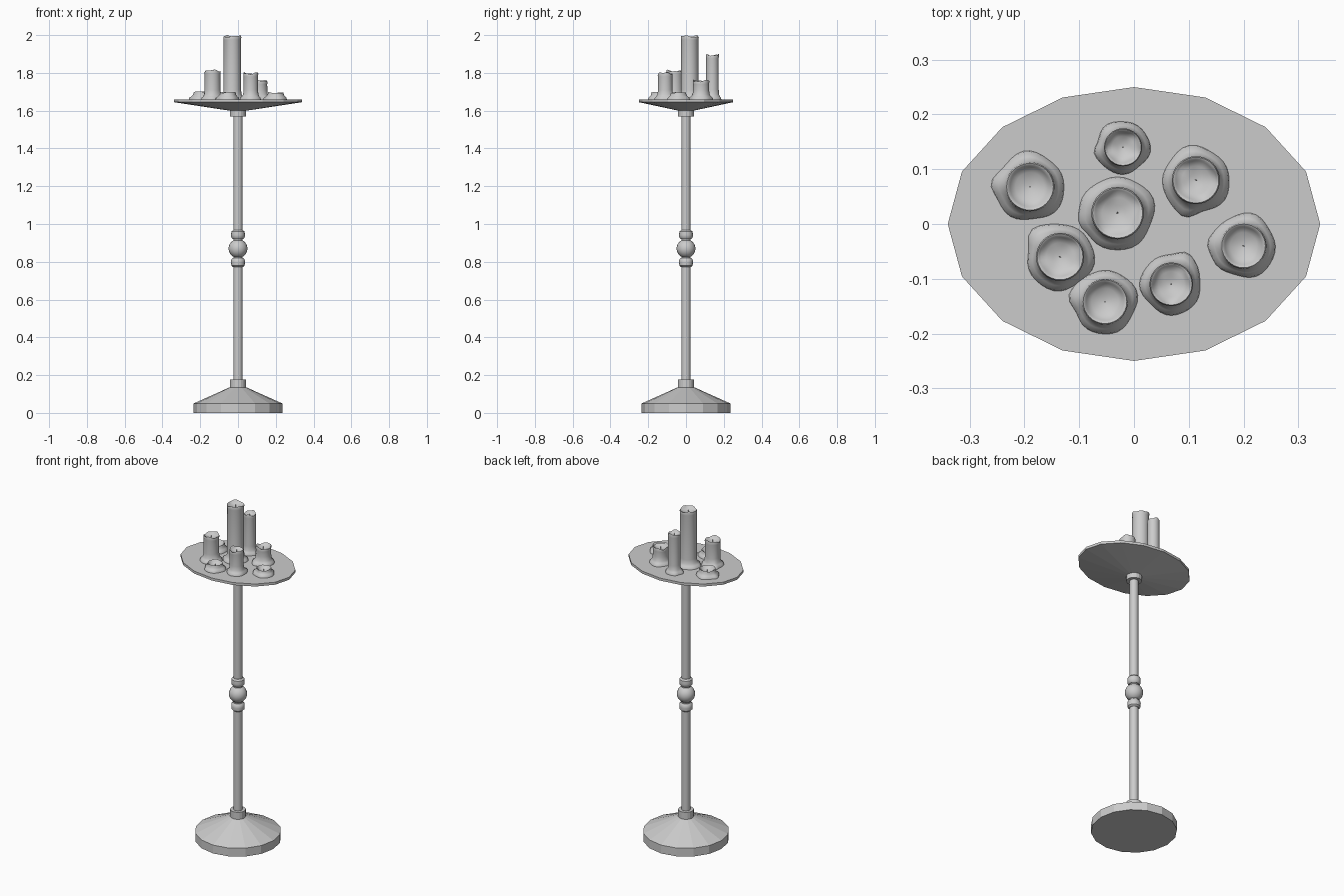
import bpy, bmesh, math
from math import sin, cos, pi, radians

if "Cube" in bpy.data.objects:
    bpy.data.objects.remove(bpy.data.objects["Cube"])

TRAY_TOP = 1.66


def loft(name, rings, smooth=None):
    """Skin a stack of equal-length point rings, capping both ends."""
    bm = bmesh.new()
    rows = [[bm.verts.new(p) for p in ring] for ring in rings]
    n = len(rows[0])
    for a, b in zip(rows, rows[1:]):
        for i in range(n):
            j = (i + 1) % n
            bm.faces.new((a[i], a[j], b[j], b[i]))
    bm.faces.new(rows[0][::-1])
    bm.faces.new(rows[-1])
    me = bpy.data.meshes.new(name)
    bm.to_mesh(me)
    bm.free()
    ob = bpy.data.objects.new(name, me)
    bpy.context.collection.objects.link(ob)
    if smooth:
        bpy.ops.object.select_all(action='DESELECT')
        ob.select_set(True)
        bpy.context.view_layer.objects.active = ob
        bpy.ops.object.shade_smooth_by_angle(angle=radians(smooth))
    return ob


def lathe(name, profile, sides=16, smooth=None):
    """Profile entries are (rx, ry, z)."""
    rings = [[(rx * cos(2 * pi * i / sides), ry * sin(2 * pi * i / sides), z)
              for i in range(sides)] for rx, ry, z in profile]
    return loft(name, rings, smooth)


def round_profile(points):
    return [(r, r, z) for r, z in points]


# Foot, pole and collars
lathe("base", round_profile([(.235, 0), (.235, .05), (.045, .135)]))
lathe("base_collar", round_profile([(.043, .125), (.043, .177)]))
lathe("pole", round_profile([(.024, .13), (.024, 1.61)]), smooth=30)
lathe("tray_collar", round_profile([(.043, 1.57), (.043, 1.605)]))

# Turned knob in the middle of the pole
lathe("knob", round_profile([(.05 * sin(pi * k / 12), .87 - .05 * cos(pi * k / 12))
                             for k in range(1, 12)]), smooth=40)
for name, s in (("knob_ring_upper", 1), ("knob_ring_lower", -1)):
    prof = [(.027, .05), (.035, .058), (.037, .072), (.035, .09), (.026, .098)]
    lathe(name, round_profile([(r, .87 + s * h) for r, h in prof][::s]), smooth=40)

# Oval tray with a shallow conical underside
lathe("tray", [(.045, .04, 1.6), (.34, .25, 1.645), (.34, .25, TRAY_TOP)])


def candle(name, x, y, r, top, lobe, seed):
    """Melted candle: wax skirt, wavy rim and a hollowed bowl."""
    n, h = 32, top - TRAY_TOP
    # (radius factor, height, skirt waviness, rim waviness)
    prof = [(1.42, 0, 1, 0), (1.38, .008, 1, 0), (1.2, .015, .6, 0),
            (1.04, min(.026, h * .6), .2, 0)]
    if h > .06:
        prof += [(.98, .05, 0, 0), (.97, h - .025, 0, 0)]
    prof += [(1.02, h - .006, 0, .8), (.97, h, 0, 1), (.88, h - .002, 0, 1),
             (.82, h - .010, 0, .6), (.6, h - .018, 0, 0),
             (.3, h - .023, 0, 0), (.03, h - .025, 0, 0)]
    amp = .006 if h < .06 else .014
    rings = []
    for f, z, skirt, rim in prof:
        ring = []
        for i in range(n):
            a = 2 * pi * i / n
            d = (a - radians(lobe) + pi) % (2 * pi) - pi
            wave = .05 * sin(3 * a + seed) + .035 * sin(5 * a + 2 * seed)
            rad = r * (f + skirt * (wave + .2 * math.exp(-(d / .3) ** 2)))
            dip = .5 + .3 * sin(2 * a + seed) + .2 * sin(5 * a + 3 * seed)
            ring.append((x + rad * cos(a), y + rad * sin(a),
                         TRAY_TOP + z - rim * amp * dip))
        rings.append(ring)
    loft(name, rings, smooth=60)
    # Short wick in the bowl
    wick = lathe(name + "_wick", round_profile([(.0018, top - .03), (.0015, top - .01)]), 6)
    wick.location = (x, y, 0)


CANDLES = [  # x, y, radius, top, direction of wax lobe
    (-.03, .02, .047, 2.0, 195), (-.02, .14, .034, 1.902, 190),
    (.113, .08, .043, 1.765, 255), (.2, -.04, .041, 1.698, 175),
    (.068, -.11, .039, 1.805, 65), (-.053, -.142, .041, 1.70, 175),
    (-.135, -.06, .043, 1.818, 140), (-.19, .068, .044, 1.703, 175)]
for k, (x, y, r, top, lobe) in enumerate(CANDLES):
    candle(f"candle_{k + 1}", x, y, r, top, lobe, 1.3 * k)
